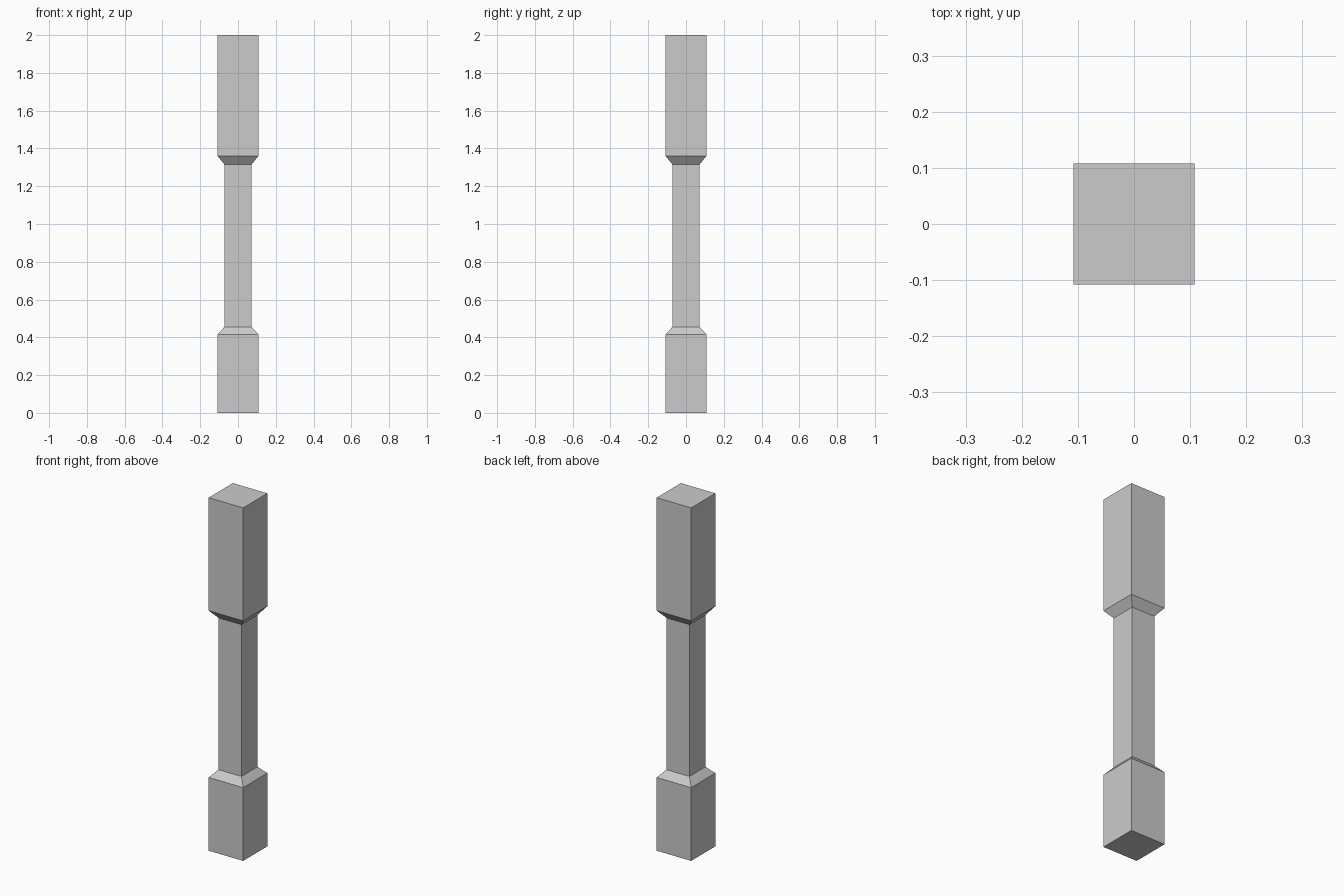
import bpy
import bmesh

cube = bpy.data.objects.get("Cube")
if cube:
    bpy.data.objects.remove(cube, do_unlink=True)

grey = bpy.data.materials.new("light_grey")
grey.use_nodes = True
colour = (0.6, 0.6, 0.6, 1)
grey.diffuse_color = colour
grey.node_tree.nodes["Principled BSDF"].inputs["Base Color"].default_value = colour

BLOCK, SHAFT = 0.108, 0.072

# Half-width and height of each square section, from foot to top
profile = [(BLOCK, 0), (BLOCK, 0.415), (SHAFT, 0.455),
           (SHAFT, 1.315), (BLOCK, 1.36), (BLOCK, 2)]

# Square post: rings joined by flat sides, closed at both ends
bm = bmesh.new()
corners = [(-1, -1), (1, -1), (1, 1), (-1, 1)]
rings = [[bm.verts.new((x * r, y * r, z)) for x, y in corners] for r, z in profile]
for low, high in zip(rings, rings[1:]):
    for i in range(4):
        j = (i + 1) % 4
        bm.faces.new((low[i], low[j], high[j], high[i]))
bm.faces.new(rings[0][::-1])
bm.faces.new(rings[-1])

mesh = bpy.data.meshes.new("baluster_post")
bm.to_mesh(mesh)
bm.free()
mesh.materials.append(grey)
post = bpy.data.objects.new("baluster_post", mesh)
bpy.context.collection.objects.link(post)
